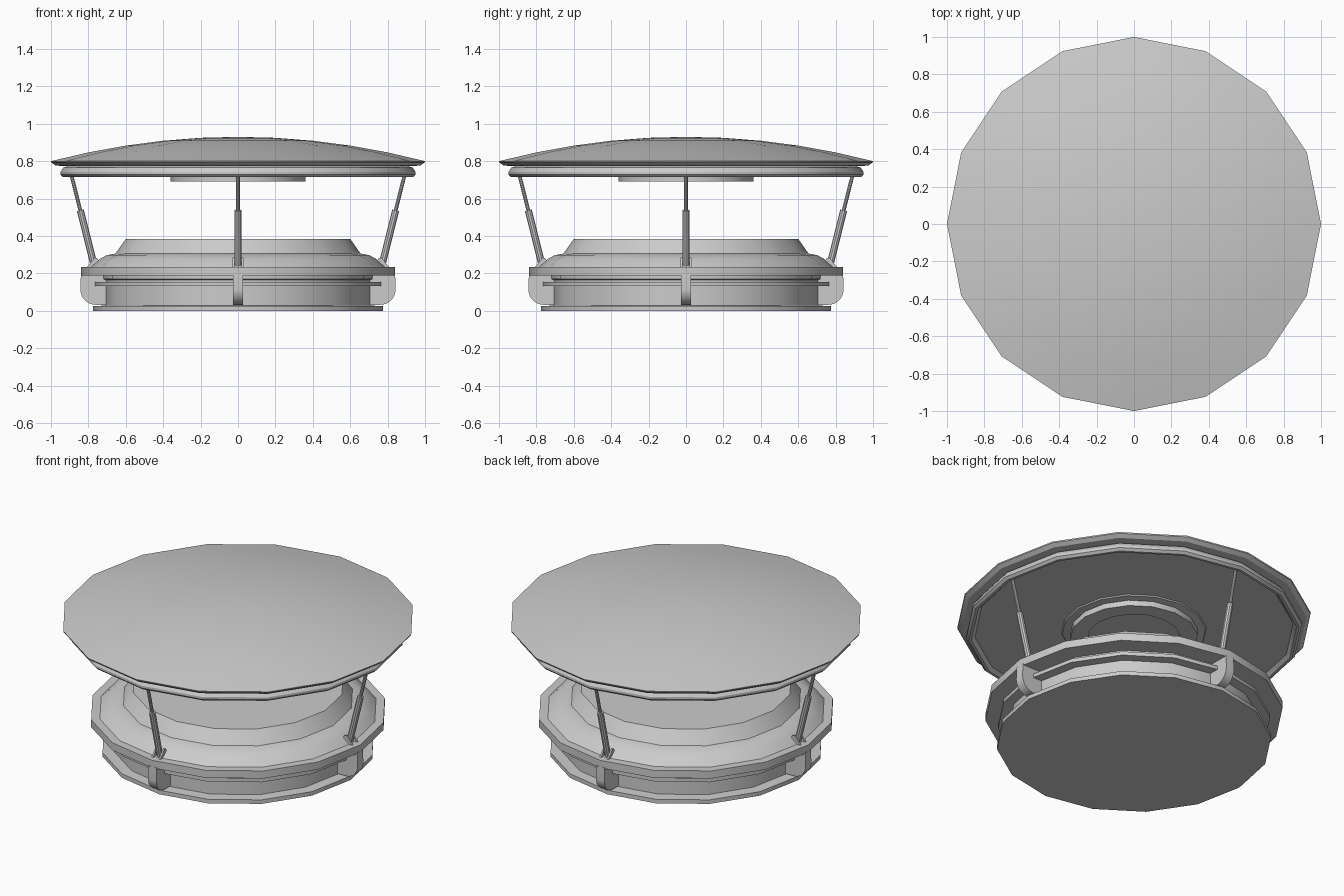
import bpy, bmesh, math
from mathutils import Vector, Matrix

if "Cube" in bpy.data.objects:
    bpy.data.objects.remove(bpy.data.objects["Cube"])

SIDES = 16


def finish(name, bm):
    bmesh.ops.recalc_face_normals(bm, faces=bm.faces)
    mesh = bpy.data.meshes.new(name)
    bm.to_mesh(mesh)
    bm.free()
    ob = bpy.data.objects.new(name, mesh)
    bpy.context.collection.objects.link(ob)
    bpy.ops.object.select_all(action='DESELECT')
    bpy.context.view_layer.objects.active = ob
    ob.select_set(True)
    bpy.ops.object.shade_smooth_by_angle(angle=math.radians(30))
    return ob


def lathe(name, profile, closed=False):
    """Turn (radius, z) points around z; radius 0 becomes a pole."""
    bm = bmesh.new()
    rings = []
    for r, z in profile:
        if r == 0:
            rings.append([bm.verts.new((0, 0, z))] * SIDES)
        else:
            rings.append([bm.verts.new((r * math.cos(i * math.tau / SIDES),
                                        r * math.sin(i * math.tau / SIDES), z))
                          for i in range(SIDES)])
    pairs = list(zip(rings, rings[1:])) + ([(rings[-1], rings[0])] if closed else [])
    for a, b in pairs:
        for i in range(SIDES):
            j = (i + 1) % SIDES
            bm.faces.new(list(dict.fromkeys((a[i], a[j], b[j], b[i]))))
    return finish(name, bm)


def rod(name, p, q, radius, turn):
    p, q = Vector(p), Vector(q)
    d = q - p
    bm = bmesh.new()
    m = Matrix.Translation((p + q) / 2) @ d.to_track_quat('Z', 'Y').to_matrix().to_4x4()
    bmesh.ops.create_cone(bm, cap_ends=True, segments=10, radius1=radius,
                          radius2=radius, depth=d.length, matrix=turn @ m)
    return finish(name, bm)


def plate(name, outline, y, thick, turn):
    """Extrude an (x, z) outline along y, centred on y."""
    bm = bmesh.new()
    face = bm.faces.new([bm.verts.new((x, y - thick / 2, z)) for x, z in outline])
    out = bmesh.ops.extrude_face_region(bm, geom=[face])
    bmesh.ops.translate(bm, vec=(0, thick, 0),
                        verts=[v for v in out['geom'] if isinstance(v, bmesh.types.BMVert)])
    bmesh.ops.transform(bm, matrix=turn, verts=bm.verts)
    return finish(name, bm)


# Base drum with foot flange, wide rim, rounded shoulder and raised collar
lathe("base_body", [
    (0, 0), (.775, 0), (.775, .025), (.71, .028), (.71, .165), (.725, .17),
    (.725, .188), (.84, .188), (.84, .235), (.79, .235), (.765, .257),
    (.735, .28), (.70, .298), (.655, .306), (.60, .385), (0, .385)])

# Thin band round the drum
lathe("base_band", [(.69, .132), (.77, .132), (.77, .155), (.69, .155)], closed=True)

# Domed lid with stepped lower ring and a boss underneath
dome = [(r, .93 - .13 * r * r) for r in (0, .2, .4, .6, .8, 1)]
lathe("lid", dome + [
    (.998, .793), (.975, .776), (.91, .774), (.935, .765), (.95, .742), (.95, .728),
    (.935, .714), (.92, .714), (.90, .735), (.41, .735), (.405, .728), (.36, .724),
    (.36, .69), (.26, .69), (.26, .72), (0, .72)])

# Four struts with their brackets and round side lugs
arc = [(.76 + .083 * math.cos(math.radians(a)), .115 + .083 * math.sin(math.radians(a)))
       for a in range(-90, 1, 10)]
for i, side in enumerate(("right", "back", "left", "front")):
    turn = Matrix.Rotation(i * math.pi / 2, 4, 'Z')
    rod(f"strut_cylinder_{side}", (.77, 0, .245), (.843, 0, .537), .019, turn)
    rod(f"strut_rod_{side}", (.84, 0, .525), (.894, 0, .738), .010, turn)
    for y in (-.025, .025):
        plate(f"strut_bracket_{side}",
              [(.735, .23), (.81, .23), (.785, .262), (.765, .285), (.75, .28)],
              y, .010, turn)
    plate(f"side_lug_{side}", [(.69, .032)] + arc + [(.84, .195), (.69, .195)],
          0, .056, turn)
